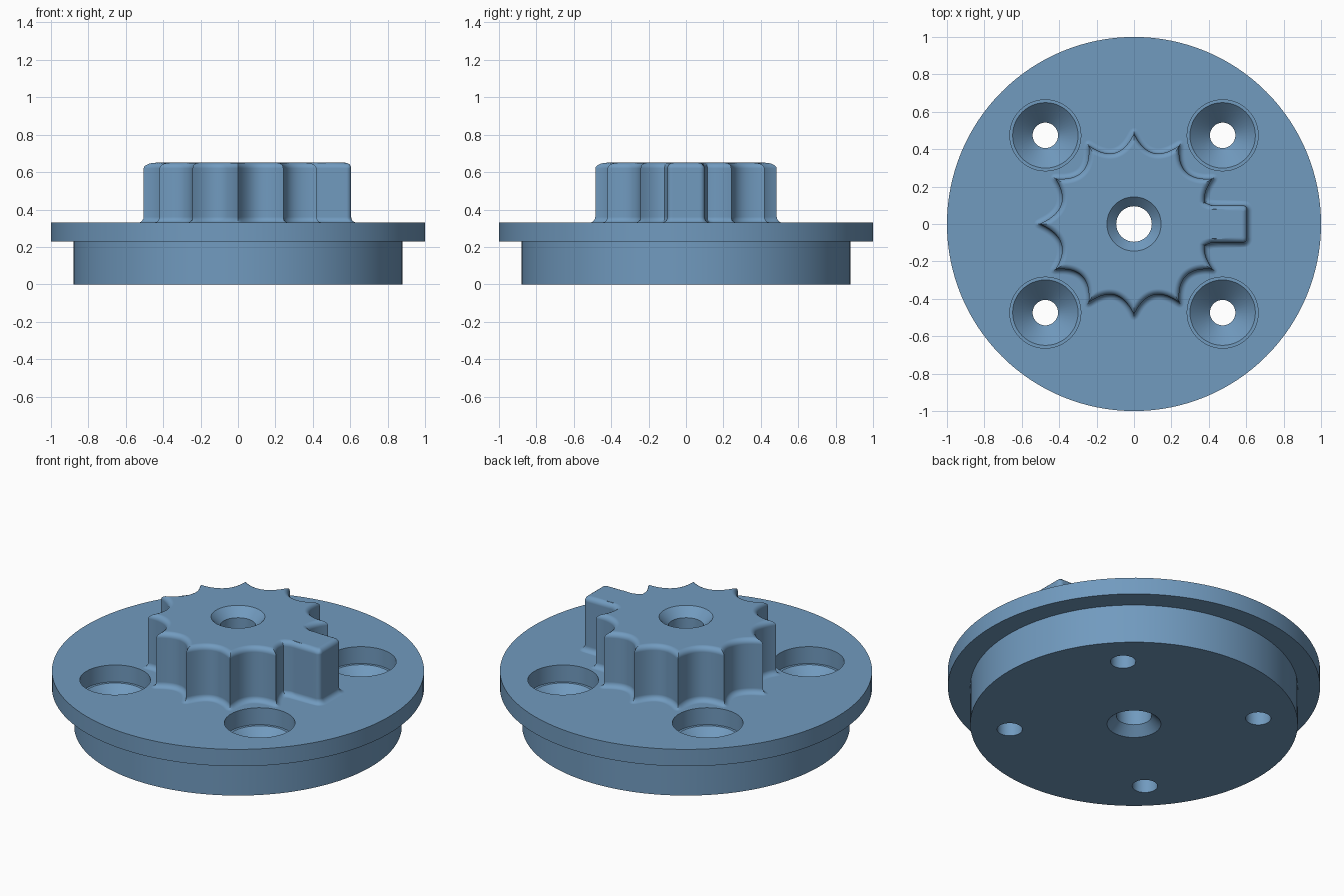
import bpy, bmesh, math
from mathutils import Vector, kdtree

if "Cube" in bpy.data.objects:
    bpy.data.objects.remove(bpy.data.objects["Cube"])

blue = bpy.data.materials.new("steel_blue")
blue.diffuse_color = (0.165, 0.325, 0.52, 1)
blue.use_nodes = True
blue.node_tree.nodes["Principled BSDF"].inputs["Base Color"].default_value = blue.diffuse_color


def stack(name, rings):
    """Closed solid from a list of rings (each a list of 3D points, bottom to top)."""
    bm = bmesh.new()
    rows = [[bm.verts.new(p) for p in ring] for ring in rings]
    n = len(rows[0])
    for a, b in zip(rows, rows[1:]):
        for i in range(n):
            j = (i + 1) % n
            bm.faces.new((a[i], a[j], b[j], b[i]))
    bm.faces.new(rows[0][::-1])
    bm.faces.new(rows[-1])
    me = bpy.data.meshes.new(name)
    bm.to_mesh(me)
    bm.free()
    ob = bpy.data.objects.new(name, me)
    bpy.context.collection.objects.link(ob)
    me.materials.append(blue)
    return ob


def lathe(name, profile, n, cx=0, cy=0):
    """Round solid from (radius, z) pairs."""
    return stack(name, [[(cx + r * math.cos(2 * math.pi * i / n),
                          cy + r * math.sin(2 * math.pi * i / n), z)
                         for i in range(n)] for r, z in profile])


def boolean(target, tool, op):
    mod = target.modifiers.new("bool", 'BOOLEAN')
    mod.operation, mod.object, mod.solver = op, tool, 'EXACT'
    bpy.context.view_layer.objects.active = target
    bpy.ops.object.modifier_apply(modifier=mod.name)
    bpy.data.objects.remove(tool, do_unlink=True)


def polar(r, deg):
    return Vector((r * math.cos(math.radians(deg)), r * math.sin(math.radians(deg)), 0))


# Splined boss outline: twelve tips with scalloped valleys, tab on +x
TIP, SAG, STEPS = 0.485, 0.075, 20
TAB_X, TAB_Y, TAB_R = 0.605, 0.10, 0.025
half = [Vector((TAB_X, 0, 0))]
half += [Vector((TAB_X, TAB_Y * k / 4 * 0.7, 0)) for k in range(1, 5)]
c = Vector((TAB_X - TAB_R, TAB_Y - TAB_R, 0))
half += [c + polar(TAB_R, a) for a in range(0, 91, 18)]
half += [Vector((x, TAB_Y, 0)) for x in (0.56, 0.53, 0.50, 0.47, 0.44, 0.415)]
for k in range(6):
    a = polar(TIP, 30 * k)
    b = polar(TIP if k < 5 else 0.505, 30 * (k + 1))
    inward = -polar(1, 30 * k + 15)
    for s in range(STEPS + (k == 5)):
        t = s / STEPS
        p = a.lerp(b, t) + inward * SAG * 4 * t * (1 - t)
        if k > 0 or p.y > TAB_Y + 0.012:
            half.append(p)
outline = half + [Vector((p.x, -p.y, 0)) for p in half[-2:0:-1]]

# Dense samples of the outline, used to find true offsets
dense = [a.lerp(b, i / 12) for a, b in zip(outline, outline[1:] + outline[:1]) for i in range(12)]
tree = kdtree.KDTree(len(dense))
for i, p in enumerate(dense):
    tree.insert(p, i)
tree.balance()


def offset_ring(d, z):
    """Outline moved out (d > 0) or in (d < 0) along each ray from the centre."""
    ring = []
    for p in outline:
        u, lo, hi = p.normalized(), 0.0, 0.12
        if abs(d) > 1e-5:
            sign = 1 if d > 0 else -1
            for _ in range(14):
                mid = (lo + hi) / 2
                if tree.find(p + u * sign * mid)[2] < abs(d):
                    lo = mid
                else:
                    hi = mid
            p = p + u * sign * hi
        ring.append((p.x, p.y, z))
    return ring


F, N = 0.03, 5          # fillet radius and steps
BASE, TOP = 0.33, 0.65
rings = [offset_ring(F, 0.27)]
for i in range(N + 1):  # fillet at the foot
    a = math.pi / 2 * i / N
    rings.append(offset_ring(F * (1 - math.sin(a)), BASE + F * (1 - math.cos(a))))
for i in range(N + 1):  # rounded top edge
    a = math.pi / 2 * i / N
    rings.append(offset_ring(-F * (1 - math.cos(a)), TOP - F + F * math.sin(a)))
boss = stack("splined_boss", rings)

# Stepped round base with flange
body = lathe("splined_flange_hub",
             [(0.88, 0), (0.88, 0.23), (1, 0.23), (1, BASE)], 128)
boolean(body, boss, 'UNION')

# Centre bore, countersunk at both ends
boolean(body, lathe("bore_cutter", [(0.195, -0.05), (0.145, 0), (0.095, 0.05),
                                    (0.095, TOP - 0.05), (0.145, TOP), (0.195, TOP + 0.05)], 48),
        'DIFFERENCE')

# Four counterbored and countersunk screw holes
for sx in (-1, 1):
    for sy in (-1, 1):
        boolean(body, lathe("screw_cutter", [(0.068, -0.05), (0.068, 0.123), (0.175, 0.23),
                                             (0.19, 0.23), (0.19, 0.4)],
                            48, 0.474 * sx, 0.474 * sy), 'DIFFERENCE')

# Smooth shading with sharp edges kept and flat faces kept flat
bpy.ops.object.select_all(action='DESELECT')
body.select_set(True)
bpy.context.view_layer.objects.active = body
bpy.ops.object.shade_smooth_by_angle(angle=math.radians(32))
wn = body.modifiers.new("flat_normals", 'WEIGHTED_NORMAL')
wn.keep_sharp = True
